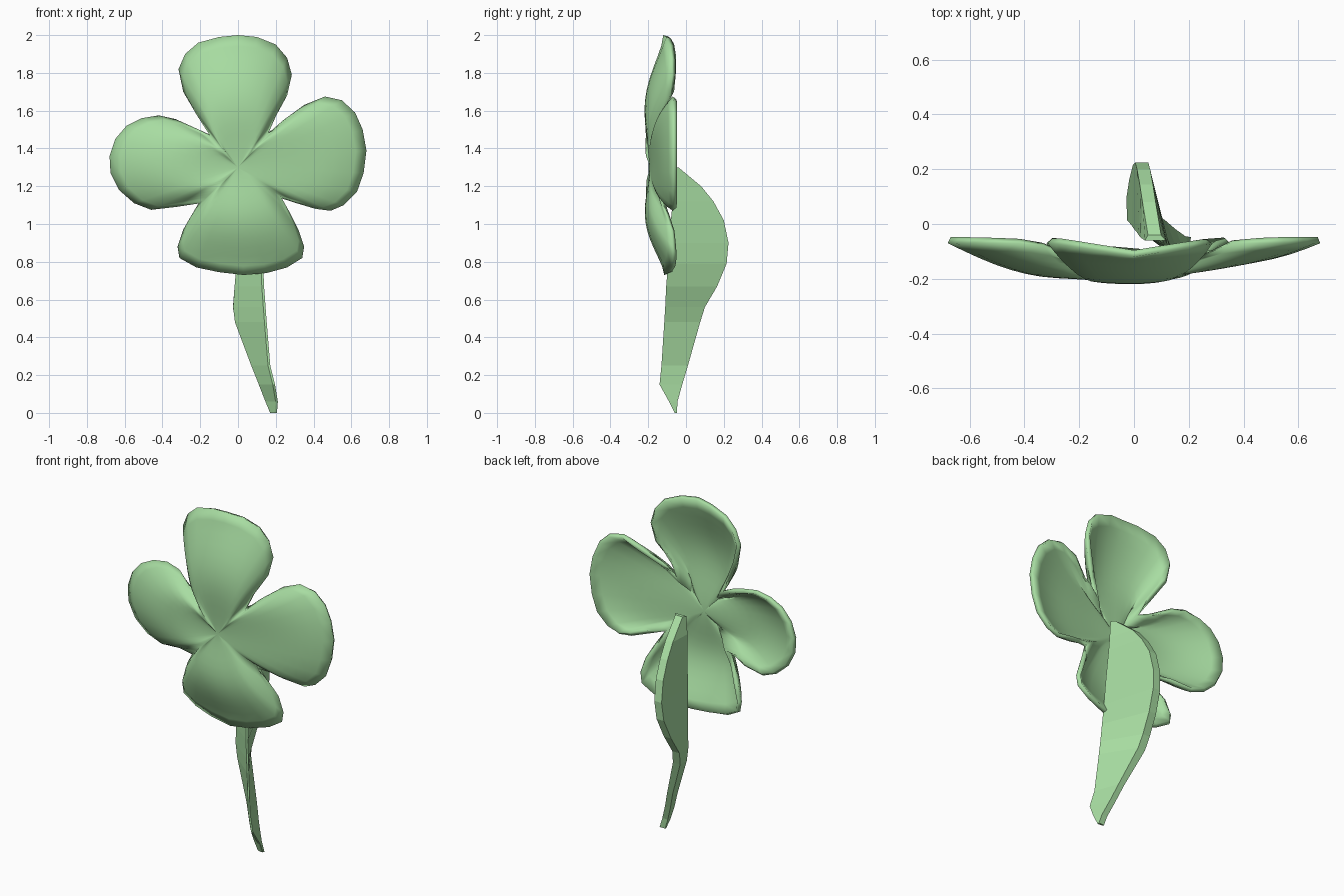
import bpy, bmesh, math

if "Cube" in bpy.data.objects:
    bpy.data.objects.remove(bpy.data.objects["Cube"])

green = bpy.data.materials.new("leaf_green")
green.diffuse_color = (0.39, 0.72, 0.36, 1)
green.use_nodes = True
green.node_tree.nodes["Principled BSDF"].inputs["Base Color"].default_value = green.diffuse_color


def make_object(name, bm):
    mesh = bpy.data.meshes.new(name)
    bm.to_mesh(mesh)
    bm.free()
    obj = bpy.data.objects.new(name, mesh)
    bpy.context.collection.objects.link(obj)
    mesh.materials.append(green)
    return obj


# Front outline of the four-petal bloom (x, z), clockwise from the top-left notch
OUTLINE = [
    (-.15, 1.47), (-.22, 1.58), (-.29, 1.70), (-.315, 1.82), (-.28, 1.90), (-.21, 1.96), (-.10, 1.99),
    (0, 2), (.10, 1.99), (.20, 1.95), (.26, 1.88), (.285, 1.79), (.26, 1.68), (.20, 1.57),
    (.16, 1.48), (.24, 1.55), (.35, 1.63), (.46, 1.675), (.55, 1.655), (.62, 1.59), (.66, 1.50),
    (.68, 1.39), (.665, 1.27), (.63, 1.17), (.56, 1.10), (.49, 1.07), (.41, 1.08), (.31, 1.11),
    (.23, 1.14), (.28, 1.05), (.32, .97), (.35, .88), (.34, .82), (.26, .77), (.15, .74),
    (.03, .73), (-.10, .745), (-.22, .77), (-.31, .82), (-.32, .88), (-.29, .97), (-.25, 1.04),
    (-.20, 1.11), (-.33, 1.09), (-.46, 1.075), (-.55, 1.11), (-.63, 1.18), (-.675, 1.27), (-.68, 1.36),
    (-.65, 1.45), (-.59, 1.52), (-.51, 1.56), (-.42, 1.575), (-.33, 1.555), (-.23, 1.51),
]
CENTRE_Z, CENTRE_Y, RINGS = 1.3, -0.19, 12


def petal_point(x, z, f):
    """Point at fraction f from the bloom centre to outline point (x, z), cupped backwards."""
    dz = z - CENTRE_Z
    r = math.hypot(x, dz)
    up = (dz / r) ** 2
    t = min(max((r - .22) / (.2 + .14 * up), 0), 1)
    rim = -.155 + .085 * t * t * (3 - 2 * t) - .05 * t * max(0, 1 - abs(x) / .3)
    bulge = .045 * up + .02 * max(0, -x / r) ** 2 - .022 * max(0, x / r) ** 2
    y = CENTRE_Y + (rim - CENTRE_Y) * f ** 3 - bulge * math.sin(math.pi * f) ** 2
    return (x * f, y, CENTRE_Z + dz * f)


# Bloom: polar sheet with thickness
bm = bmesh.new()
hub = bm.verts.new((0, CENTRE_Y, CENTRE_Z))
rings = [[bm.verts.new(petal_point(x, z, k / RINGS)) for x, z in OUTLINE]
         for k in range(1, RINGS + 1)]
n = len(OUTLINE)
for j in range(n):
    m = (j + 1) % n
    bm.faces.new((hub, rings[0][m], rings[0][j]))
    for a, b in zip(rings, rings[1:]):
        bm.faces.new((a[j], a[m], b[m], b[j]))
# Relax the sheet so the creases between petals soften
inner = [v for ring in rings[:-1] for v in ring] + [hub]
for _ in range(6):
    bmesh.ops.smooth_vert(bm, verts=inner, factor=.5, use_axis_y=True)
bloom = make_object("petals", bm)
solid = bloom.modifiers.new("thickness", 'SOLIDIFY')
solid.thickness = 0.025
solid.offset = -1
for p in bloom.data.polygons:
    p.use_smooth = True

# Stem: blade between a straight front edge, an arched back rim and a left ridge
# z, back x, back y, front x, front y, ridge x, ridge y
STEM = [
    (1.30, .075, -.04, .11, -.06, .04, -.06), (1.20, .055, .08, .112, -.065, .025, -.05),
    (1.12, .045, .145, .115, -.07, .018, -.042), (1.02, .035, .20, .118, -.08, .01, -.03),
    (.90, .028, .225, .122, -.09, 0, -.018), (.79, .02, .215, .127, -.095, -.008, -.006),
    (.67, .007, .165, .132, -.105, -.018, .006), (.56, -.003, .10, .14, -.11, -.026, .015),
    (.48, .01, .075, .146, -.115, -.016, .015), (.25, .10, .01, .165, -.13, .07, -.02),
    (.15, .135, -.02, .19, -.14, .11, -.05), (.06, .17, -.045, .205, -.09, .145, -.06),
    (0, .19, -.048, .20, -.06, .17, -.055),
]
bm = bmesh.new()
sections = []
for z, bx, by, fx, fy, rx, ry in STEM:
    half = .024 if z > .3 else .018
    sections.append([bm.verts.new(c) for c in (
        (bx - half, by, z), (bx + half, by, z), (fx + .006, fy, z),
        (fx - .006, fy, z), (rx, ry, z))])
for a, b in zip(sections, sections[1:]):
    for i in range(5):
        k = (i + 1) % 5
        bm.faces.new((a[i], a[k], b[k], b[i]))
bm.faces.new(sections[0])
bm.faces.new(sections[-1])
bmesh.ops.recalc_face_normals(bm, faces=bm.faces[:])
make_object("stem", bm)
